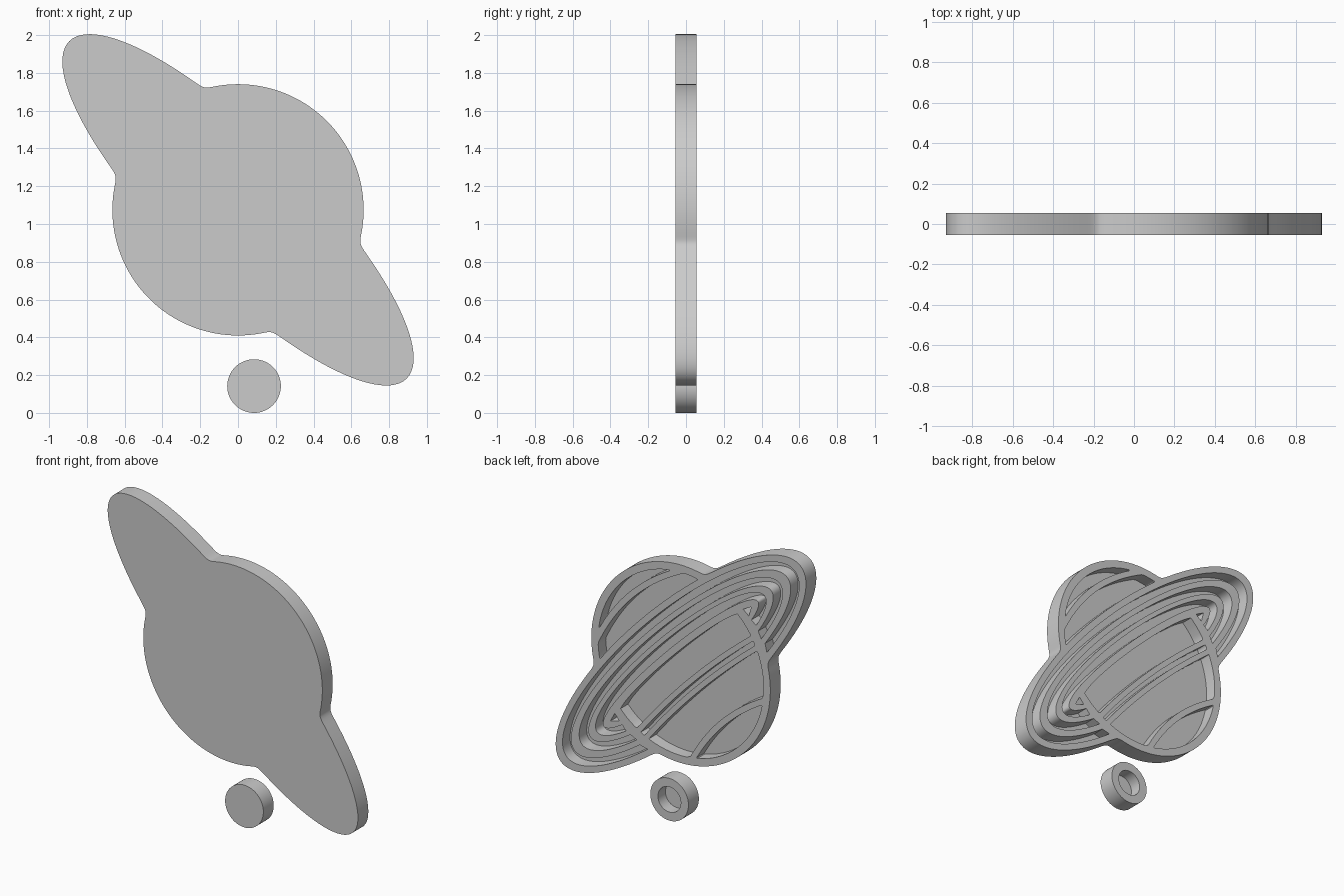
import bpy, bmesh
from math import sin, cos, pi, sqrt, hypot

cube = bpy.data.objects.get("Cube")
if cube:
    bpy.data.objects.remove(cube, do_unlink=True)

FRONT, FLOOR, BACK = -0.055, -0.025, 0.055
CENTRE_Z = 1.075
PLANET_R, POCKET_R = 0.665, 0.615
RING_A, RING_B = 1.263, 0.367

grey = bpy.data.materials.new("plain grey")
grey.use_nodes = True
grey.diffuse_color = (0.6, 0.6, 0.6, 1)
grey.node_tree.nodes["Principled BSDF"].inputs["Base Color"].default_value = (0.6, 0.6, 0.6, 1)


# Height of an ellipse above its long axis
def dome(u, a, b):
    return b * sqrt(max(0, 1 - (u / a) ** 2))


def ball(u):
    return dome(u, POCKET_R, POCKET_R)


# Curved latitude line on the planet
def latitude(height, bend):
    return lambda u: height - bend * u * u


# Pocket between a lower and an upper curve, cut off by the planet rim
def strip(low, high):
    lo = lambda u: max(low(u), -ball(u))
    hi = lambda u: min(high(u), ball(u))
    scan = [i / 1000 for i in range(-POCKET_STEPS, POCKET_STEPS + 1)]
    inside = [u for u in scan if hi(u) - lo(u) > 0.006]
    mid, half = (inside[0] + inside[-1]) / 2, (inside[-1] - inside[0]) / 2
    us = [mid - half * cos(pi * i / 48) for i in range(49)]
    return [(u, lo(u)) for u in us] + [(u, hi(u)) for u in reversed(us)]


POCKET_STEPS = int(POCKET_R * 1000)


# Part of an ellipse that is not hidden behind the planet
def ring_arc(a, b):
    points = []
    for i in range(240):
        t = -pi / 2 + 2 * pi * i / 240
        u, v = a * cos(t), b * sin(t)
        if v >= 0 or hypot(u, v) > PLANET_R + 0.015:
            points.append((u, v))
    return points


def ring_pocket(outer, inner):
    return ring_arc(*outer) + ring_arc(*inner)[::-1]


# Flat plate with a plain front and pockets sunk into its back
def plate(name, outline, pockets, place):
    bm = bmesh.new()

    def loop(points, y):
        verts = []
        for p in points:
            x, z = place(*p)
            verts.append(bm.verts.new((x, y, z)))
        return verts

    def walls(one, two):
        for i in range(len(one)):
            bm.faces.new((one[i - 1], one[i], two[i], two[i - 1]))

    rims = []
    for points, depth in [(outline, FRONT)] + [(p, FLOOR) for p in pockets]:
        base, rim = loop(points, depth), loop(points, BACK)
        walls(base, rim)
        bm.faces.new(base)
        rims += [bm.edges.get((rim[i - 1], rim[i])) for i in range(len(rim))]
    bmesh.ops.triangle_fill(bm, edges=rims, use_beauty=True, normal=(0, 1, 0))
    bmesh.ops.triangulate(bm, faces=[f for f in bm.faces if len(f.verts) > 4])
    bmesh.ops.recalc_face_normals(bm, faces=bm.faces)
    mesh = bpy.data.meshes.new(name)
    bm.to_mesh(mesh)
    bm.free()
    mesh.materials.append(grey)
    obj = bpy.data.objects.new(name, mesh)
    bpy.context.collection.objects.link(obj)
    bpy.ops.object.select_all(action="DESELECT")
    obj.select_set(True)
    bpy.context.view_layer.objects.active = obj
    bpy.ops.object.shade_smooth_by_angle(angle=0.6)
    return obj


# Silhouette: a disc blended with a tilted long ellipse
silhouette = []
for i in range(360):
    t = 2 * pi * i / 360
    c, s = cos(t), sin(t)
    ring_r = 1 / hypot(c / RING_A, s / RING_B)
    r = (PLANET_R ** 50 + ring_r ** 50) ** (1 / 50)
    silhouette.append((r * c, r * s))

# Planet bands, from the upper cap to the lower cap
pockets = [
    strip(latitude(0.54, 0.4), ball),
    strip(lambda u: dome(u, RING_A, RING_B), latitude(0.5, 0.4)),
    strip(latitude(-0.1, 0.1), lambda u: dome(u, 0.64, 0.07)),
    strip(latitude(-0.165, 0.1), latitude(-0.135, 0.1)),
    strip(latitude(-0.42, 0.4), latitude(-0.2, 0.1)),
    strip(lambda u: -ball(u), latitude(-0.46, 0.4)),
]

# Ring grooves, passing in front of the planet
pockets += [
    ring_pocket((1.2, 0.325), (1.12, 0.28)),
    ring_pocket((1.04, 0.245), (0.95, 0.2)),
    ring_pocket((0.88, 0.17), (0.81, 0.115)),
]

# Small gaps between planet and ring
for side in (-1, 1):
    pockets.append([(side * 0.675, 0.02), (side * 0.74, 0), (side * 0.68, -0.035)])

plate("ringed_planet", silhouette, pockets,
      lambda u, v: ((u + v) / sqrt(2), CENTRE_Z + (v - u) / sqrt(2)))


# Separate round disc with a hollow back
def circle(r):
    return [(r * cos(2 * pi * i / 64), r * sin(2 * pi * i / 64)) for i in range(64)]


plate("small_moon", circle(0.142), [circle(0.085)],
      lambda u, v: (0.085 + u, 0.142 + v))
